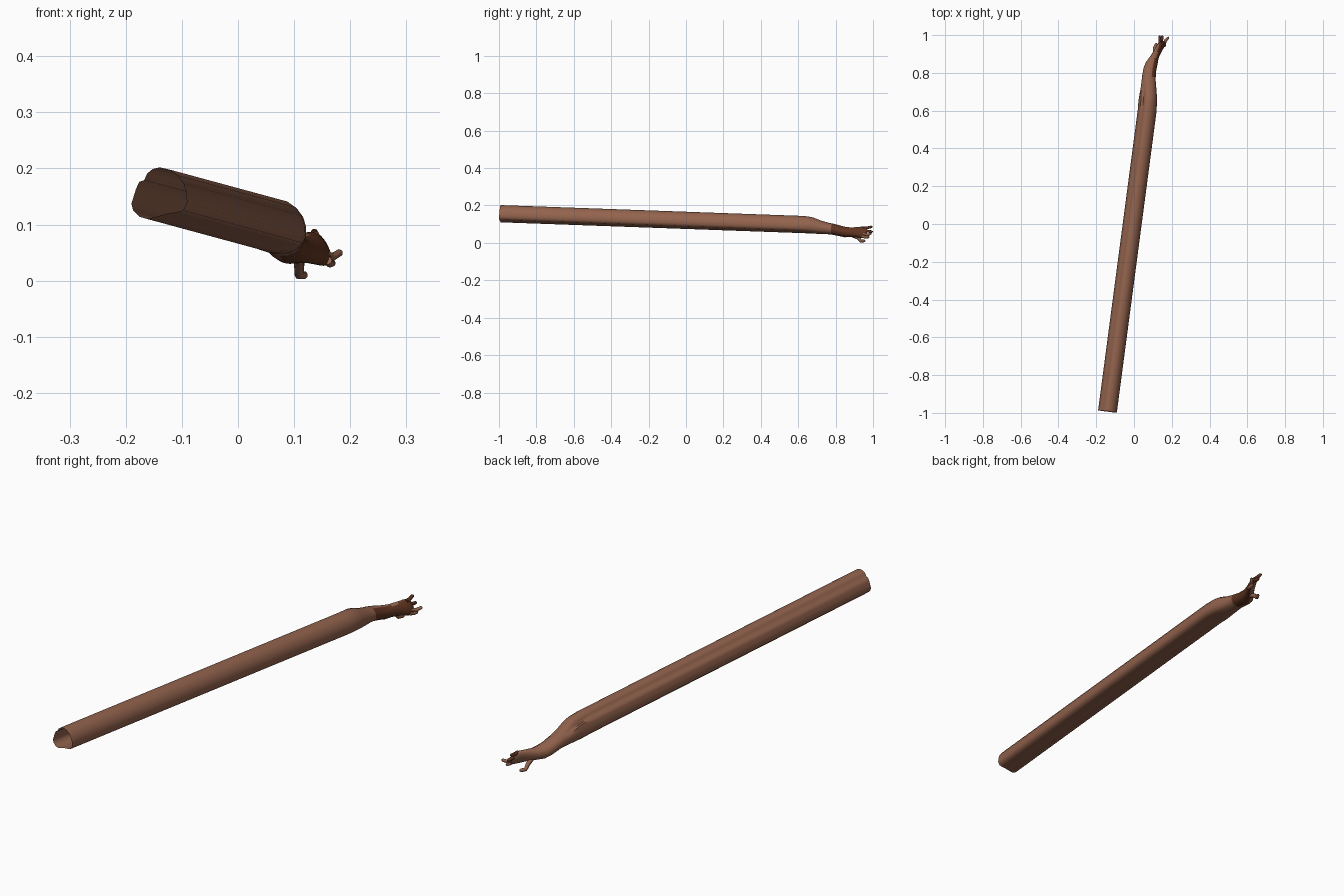
import bpy, bmesh, math
from mathutils import Vector

cube = bpy.data.objects.get("Cube")
if cube:
    bpy.data.objects.remove(cube)


def material(name, rgb):
    m = bpy.data.materials.new(name)
    m.use_nodes = True
    m.diffuse_color = (*rgb, 1)
    node = m.node_tree.nodes["Principled BSDF"]
    node.inputs["Base Color"].default_value = (*rgb, 1)
    node.inputs["Roughness"].default_value = 0.8
    return m


SKIN = material("brown skin", (0.29, 0.125, 0.075))
DARK = material("dark brown skin", (0.115, 0.035, 0.015))


def smooth(obj, angle=50):
    bpy.ops.object.select_all(action="DESELECT")
    obj.select_set(True)
    bpy.context.view_layer.objects.active = obj
    bpy.ops.object.shade_smooth_by_angle(angle=math.radians(angle))


# Creased sleeve cross-section, clockwise from the top: (x, z)
SECTION = [(0, .045), (.018, .041), (.032, .031), (.043, .016), (.048, 0),
           (.049, -.018), (.042, -.032), (.03, -.035), (.012, -.038),
           (-.005, -.043), (-.022, -.047), (-.036, -.043), (-.047, -.032),
           (-.05, -.02), (-.045, -.004), (-.042, .006), (-.036, .019),
           (-.027, .022), (-.022, .034), (-.012, .042)]

# Arm stations: y, centre x, centre z, half width, half height, roll, roundness
STATIONS = [(-.992, -.14, .157, .05, .045, 0, 0),
            (.60, .070, .100, .05, .045, 0, 0),
            (.65, .073, .097, .048, .044, 0, .15),
            (.68, .075, .092, .045, .041, 0, .5),
            (.72, .077, .083, .040, .034, 0, .8),
            (.76, .078, .077, .037, .031, 0, 1),
            (.78, .079, .074, .036, .030, 0, 1),
            (.82, .084, .065, .034, .029, 0, 1),
            (.85, .093, .058, .032, .028, 5, 1),
            (.88, .106, .057, .024, .026, 12, 1),
            (.91, .123, .058, .019, .028, 20, 1),
            (.94, .140, .057, .016, .033, 25, 1),
            (.96, .149, .056, .013, .031, 25, 1),
            (.968, .152, .055, .006, .018, 25, 1)]


def build_arm():
    bm = bmesh.new()
    rings = []
    for i, (y, cx, cz, rx, rz, roll, mix) in enumerate(STATIONS):
        ring = []
        a = math.radians(roll)
        for sx, sz in SECTION:
            t = math.atan2(sx, sz)
            ex, ez = rx * math.sin(t), rz * math.cos(t)
            x = sx + (ex - sx) * mix
            z = sz + (ez - sz) * mix
            x, z = x * math.cos(a) - z * math.sin(a), x * math.sin(a) + z * math.cos(a)
            # Rings stay square to the slanted sleeve
            ring.append(bm.verts.new((cx + x, y - .13 * x + .04 * z, cz + z)))
        rings.append(ring)
    n = len(SECTION)
    for r0, r1 in zip(rings, rings[1:]):
        for k in range(n):
            j = (k + 1) % n
            bm.faces.new((r0[k], r0[j], r1[j], r1[k]))
    bm.faces.new(rings[-1])
    bm.normal_update()
    # Dark skin on the inner side of the wrist and hand
    for f in bm.faces:
        c = f.calc_center_median()
        if c.y > .78 and f.normal.dot(Vector((1, 0, -.35))) > .1:
            f.material_index = 1
    # Small dent above the elbow end
    for v in bm.verts:
        if (v.co - Vector((.045, .67, .125))).length < .018:
            v.co += Vector((.005, 0, -.008))
    me = bpy.data.meshes.new("arm")
    bm.to_mesh(me)
    bm.free()
    me.materials.append(SKIN)
    me.materials.append(DARK)
    obj = bpy.data.objects.new("arm", me)
    bpy.context.collection.objects.link(obj)
    smooth(obj)


def digit(name, points, radius, mat):
    cu = bpy.data.curves.new(name, "CURVE")
    cu.dimensions = "3D"
    cu.bevel_depth = radius
    cu.bevel_resolution = 2
    cu.resolution_u = 3
    cu.use_fill_caps = True
    pts = [Vector(p) for p in points]
    # Rounded tip
    pts.append(pts[-1] + (pts[-1] - pts[-2]).normalized() * radius * .7)
    sp = cu.splines.new("POLY")
    sp.points.add(len(pts) - 1)
    for i, p in enumerate(pts):
        sp.points[i].co = (*p, 1)
        sp.points[i].radius = .4 if i == len(pts) - 1 else 1.1 - .1 * i
    cu.materials.append(mat)
    obj = bpy.data.objects.new(name, cu)
    bpy.context.collection.objects.link(obj)
    bpy.ops.object.select_all(action="DESELECT")
    obj.select_set(True)
    bpy.context.view_layer.objects.active = obj
    bpy.ops.object.convert(target="MESH")
    smooth(bpy.context.view_layer.objects.active)


build_arm()

# Spread fingers and the thumb hanging below
digit("index_finger", [(.138, .945, .080), (.137, .97, .081), (.136, .992, .086)], .0075, DARK)
digit("middle_finger", [(.145, .95, .066), (.147, .975, .062), (.150, .993, .060)], .0075, DARK)
digit("ring_finger", [(.155, .95, .048), (.168, .972, .042), (.181, .986, .050)], .0075, SKIN)
digit("little_finger", [(.160, .94, .036), (.164, .96, .030), (.168, .976, .031)], .007, SKIN)
digit("thumb", [(.110, .89, .040), (.109, .92, .026), (.109, .935, .010), (.118, .952, .010)], .009, SKIN)
